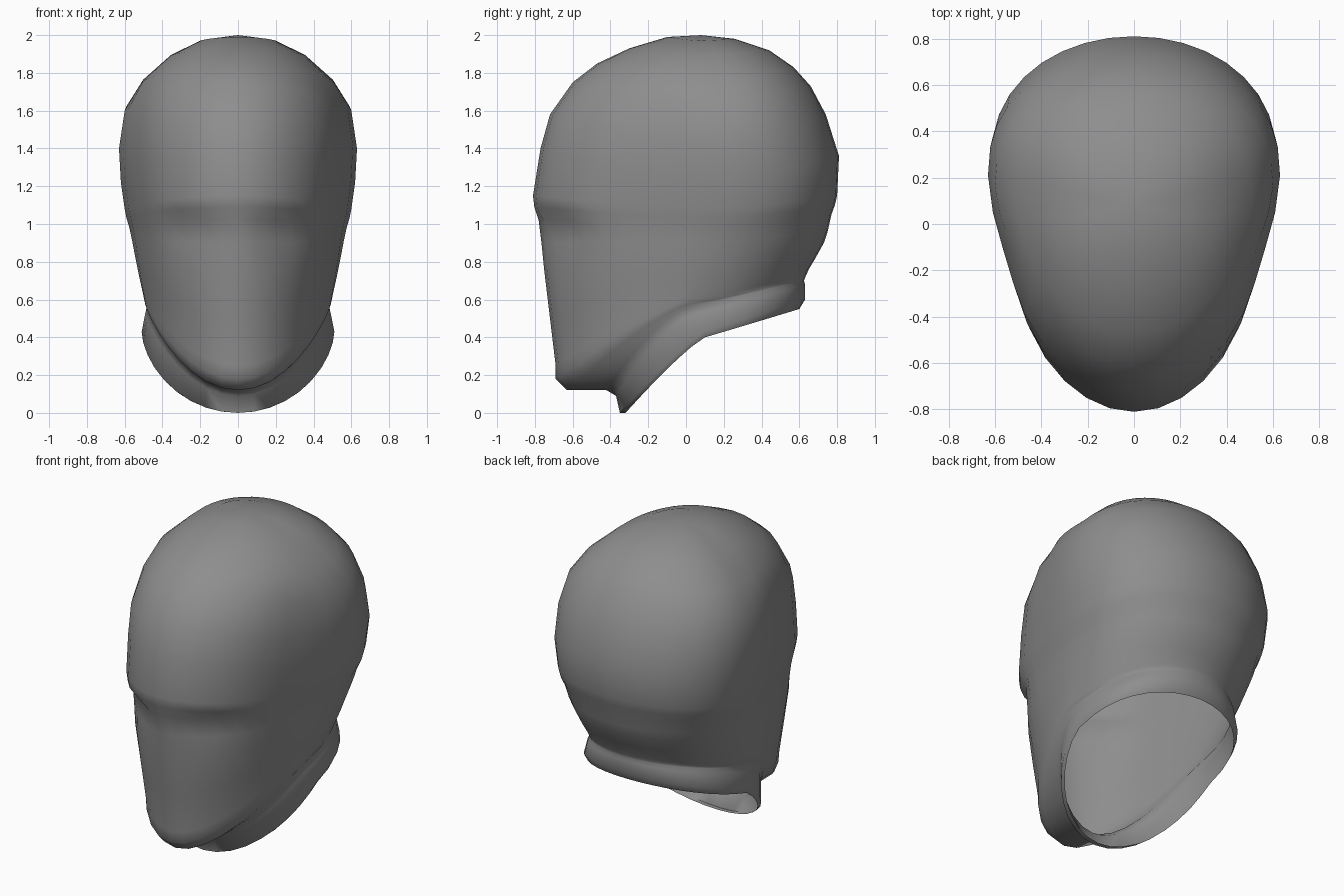
import bpy, bmesh, math

if "Cube" in bpy.data.objects:
    bpy.data.objects.remove(bpy.data.objects["Cube"])

SEG = 36  # sides around the hood

# Loft rings, crown to neck rim:
# (front y, front z, back y, back z, side y, side z, half width, front roundness)
skull = [
    (-.10, 1.99, .26, 1.98, .08, 1.97, .20, 1.05),
    (-.30, 1.93, .44, 1.92, .09, 1.89, .36, 1.05),
    (-.47, 1.85, .57, 1.83, .12, 1.75, .51, 1.1),
    (-.60, 1.75, .66, 1.73, .16, 1.60, .60, 1.08),
    (-.72, 1.58, .74, 1.58, .21, 1.40, .63, 1.0),
    (-.77, 1.40, .81, 1.36, .24, 1.22, .62, .96),
    (-.81, 1.15, .80, 1.15, .23, 1.08, .60, .95),
    (-.803, 1.09, .788, 1.10, .22, 1.03, .59, .95),
]
face = [
    (-.78, 1.02, .77, 1.05, .19, .98, .575, .95),
    (-.765, .90, .75, .96, .16, .91, .56, .98),
    (-.75, .75, .73, .90, .12, .84, .547, 1.04),
    (-.72, .50, .68, .81, .08, .73, .525, 1.17),
    (-.69, .25, .65, .76, .04, .64, .505, 1.32),
    (-.69, .18, .637, .73, .02, .60, .497, 1.35),
    (-.63, .12, .63, .715, .0, .57, .49, 1.35),
]
collar = [
    (-.42, .12, .625, .70, .05, .565, .48, 1),
    (-.37, .09, .63, .68, .07, .53, .49, 1),
    (-.35, .00, .63, .60, .10, .43, .51, 1),
    (-.32, .00, .60, .55, .10, .40, .495, 1),
]
SOCKETS = {0: .05, 1: .026, 2: .006}   # eye dent depth per face ring


def ring_points(ring, front_z_pow, back_z_pow, dent, pinch):
    fy, fz, by, bz, sy, sz, w, y_pow = ring
    points = []
    for i in range(SEG):
        a = 2 * math.pi * i / SEG
        c = math.cos(a)
        x = w * math.sin(a)
        if c > 1e-6:      # front half
            y = sy + (fy - sy) * c ** y_pow
            z = sz + (fz - sz) * c ** front_z_pow
            # temples are flatter than an ellipse
            x *= 1 - pinch * math.exp(-((c - .42) / .25) ** 2)
            # shallow eye sockets either side of the nose ridge
            y += dent * math.exp(-((abs(x) - .25) / .14) ** 4)
        else:             # back half
            c = max(-c, 0)
            y = sy + (by - sy) * c ** .84
            z = sz + (bz - sz) * c ** back_z_pow
        points.append((x, y, z))
    return points


grey = bpy.data.materials.new("dark grey cloth")
grey.diffuse_color = (.27, .27, .27, 1)
grey.use_nodes = True
grey.node_tree.nodes["Principled BSDF"].inputs["Base Color"].default_value = grey.diffuse_color

bm = bmesh.new()
apex = bm.verts.new((0, .08, 2.0))
loops = []
for part, z_pow in ((skull, 1.5), (face, 1.7), (collar, 1.17)):
    for n, ring in enumerate(part):
        zp, back = z_pow, 1.0
        dent, pinch = 0, .05
        if part is face:
            dent = SOCKETS.get(n, 0)
            pinch = max(0, .05 - .012 * n)
        if part is collar:
            pinch = 0
            back = .85
            if n < 2:     # crease follows the jaw
                zp = 1.6
        if part is skull and n < 3:
            pinch = 0
        pts = ring_points(ring, zp, back, dent, pinch)
        loops.append([bm.verts.new(p) for p in pts])

# Crown fan and shell bands, leaving the neck open
for i in range(SEG):
    j = (i + 1) % SEG
    bm.faces.new((apex, loops[0][i], loops[0][j]))
    for up, low in zip(loops, loops[1:]):
        bm.faces.new((up[i], low[i], low[j], up[j]))

mesh = bpy.data.meshes.new("head_hood")
bm.to_mesh(mesh)
bm.free()
mesh.materials.append(grey)
hood = bpy.data.objects.new("head_hood", mesh)
bpy.context.collection.objects.link(hood)

bpy.context.view_layer.objects.active = hood
hood.select_set(True)
bpy.ops.object.shade_smooth_by_angle(angle=math.radians(75))
